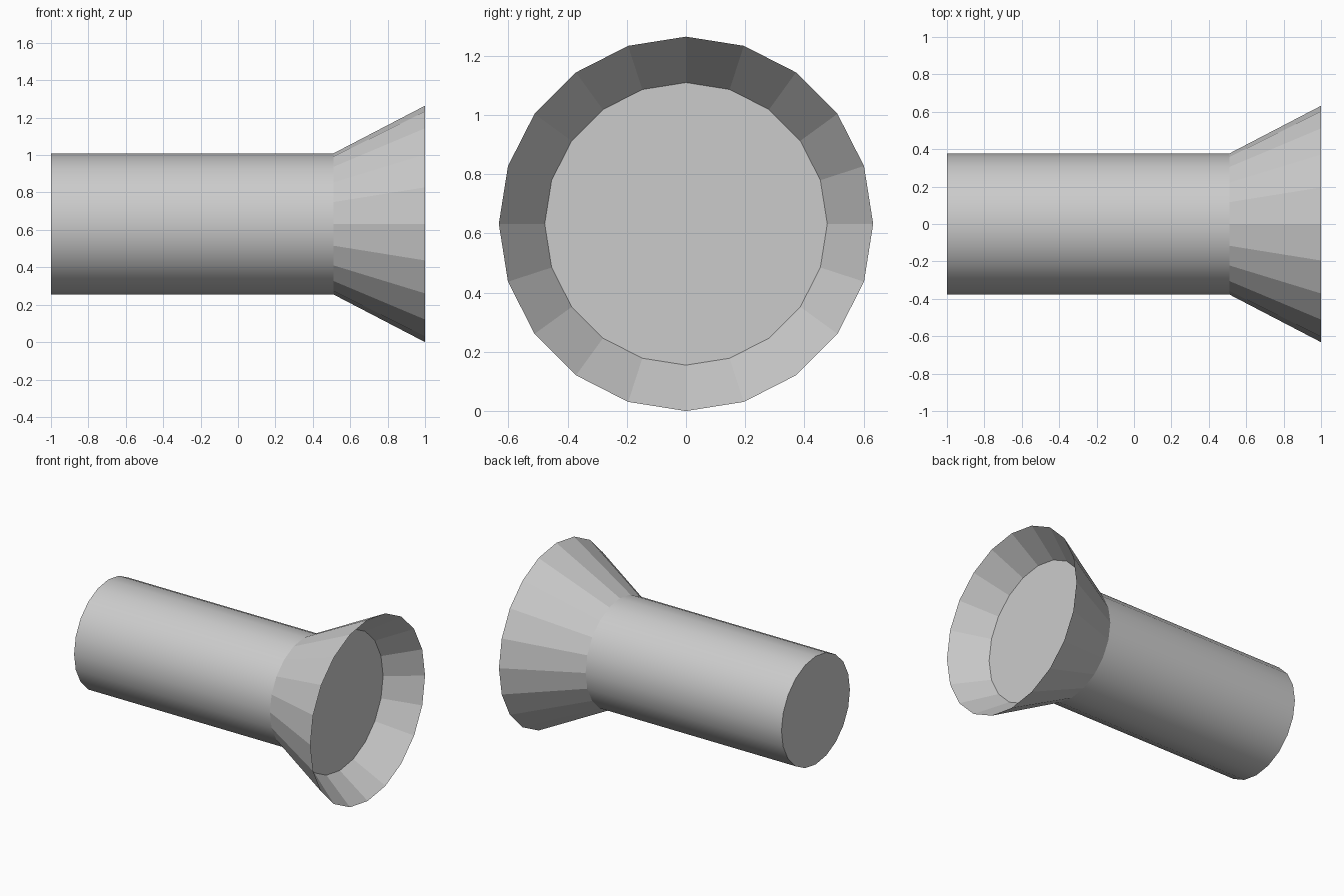
import bpy, bmesh, math

if "Cube" in bpy.data.objects:
    bpy.data.objects.remove(bpy.data.objects["Cube"])

SIDES = 20
CENTRE_Z = 0.632

# Profile along x: (x, radius) - tube end, neck, thin rim, recessed disc
PROFILE = [(-1.0, 0.377), (0.51, 0.377), (1.0, 0.632), (0.785, 0.477)]

bm = bmesh.new()


def ring(x, r):
    steps = [2 * math.pi * i / SIDES for i in range(SIDES)]
    return [bm.verts.new((x, r * math.cos(a), CENTRE_Z + r * math.sin(a))) for a in steps]


rings = [ring(x, r) for x, r in PROFILE]

# Smooth tube, faceted flare and faceted inner wall
for k, (a, b) in enumerate(zip(rings, rings[1:])):
    for i in range(SIDES):
        j = (i + 1) % SIDES
        face = bm.faces.new((a[i], a[j], b[j], b[i]))
        face.smooth = k == 0

# Flat back cap and recessed front disc
bm.faces.new(rings[0])
bm.faces.new(rings[-1])
bmesh.ops.recalc_face_normals(bm, faces=bm.faces[:])

mesh = bpy.data.meshes.new("flared_tube")
bm.to_mesh(mesh)
bm.free()
bpy.context.collection.objects.link(bpy.data.objects.new("flared_tube", mesh))
